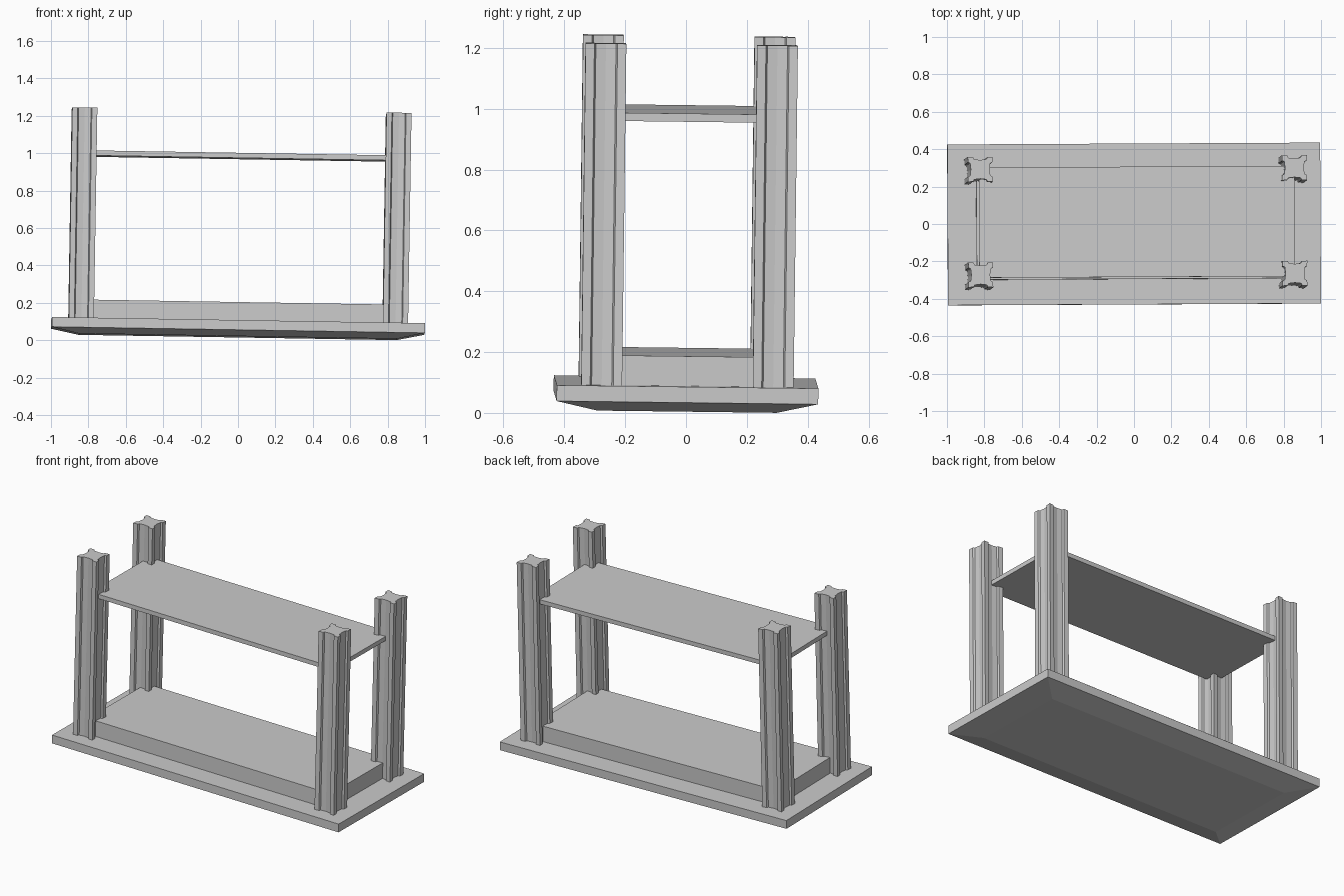
import bpy, bmesh
from mathutils import Euler, Matrix

cube = bpy.data.objects.get("Cube")
if cube:
    bpy.data.objects.remove(cube, do_unlink=True)

# Single grey finish
grey = bpy.data.materials.new("plain grey")
grey.use_nodes = True
colour = (0.6, 0.6, 0.6, 1)
grey.diffuse_color = colour
grey.node_tree.nodes["Principled BSDF"].inputs["Base Color"].default_value = colour

# The whole piece leans very slightly
LEAN = Matrix.Translation((-0.001, -0.001, 0)) @ Euler((-0.0125, 0.0165, 0.005)).to_matrix().to_4x4()


def loft(name, rings):
    """Join matching outlines, each (points, height), into a capped solid."""
    bm = bmesh.new()
    loops = [[bm.verts.new((x, y, z)) for x, y in pts] for pts, z in rings]
    n = len(loops[0])
    for low, high in zip(loops, loops[1:]):
        for i in range(n):
            j = (i + 1) % n
            bm.faces.new((low[i], low[j], high[j], high[i]))
    bm.faces.new(loops[0][::-1])
    bm.faces.new(loops[-1])
    bmesh.ops.recalc_face_normals(bm, faces=bm.faces)
    mesh = bpy.data.meshes.new(name)
    bm.to_mesh(mesh)
    bm.free()
    mesh.materials.append(grey)
    obj = bpy.data.objects.new(name, mesh)
    bpy.context.collection.objects.link(obj)
    obj.matrix_world = LEAN
    return obj


def rect(hx, hy):
    return [(-hx, -hy), (hx, -hy), (hx, hy), (-hx, hy)]


# Broad panel with a tapered underside
outer = rect(0.997, 0.43)
loft("base_panel", [(rect(0.85, 0.295), 0.018), (outer, 0.05), (outer, 0.102)])

# Raised block and thin shelf share one footprint
frame = rect(0.844, 0.295)
loft("base_block", [(frame, 0.095), (frame, 0.2)])
loft("shelf", [(frame, 0.971), (frame, 0.998)])

# Square posts with a shallow channel down each side
side = [(-0.067, -0.067), (-0.038, -0.065), (-0.033, -0.054),
        (0, -0.05), (0.033, -0.054), (0.038, -0.065)]
section = []
for turn in range(4):
    section += side
    side = [(-y, x) for x, y in side]

for sx, x_name in ((1, "left"), (-1, "right")):
    for sy, y_name in ((-1, "front"), (1, "back")):
        pts = [(x + sx * 0.84, y + sy * 0.282) for x, y in section]
        loft(f"{y_name}_{x_name}_leg", [(pts, 0.095), (pts, 1.226)])
